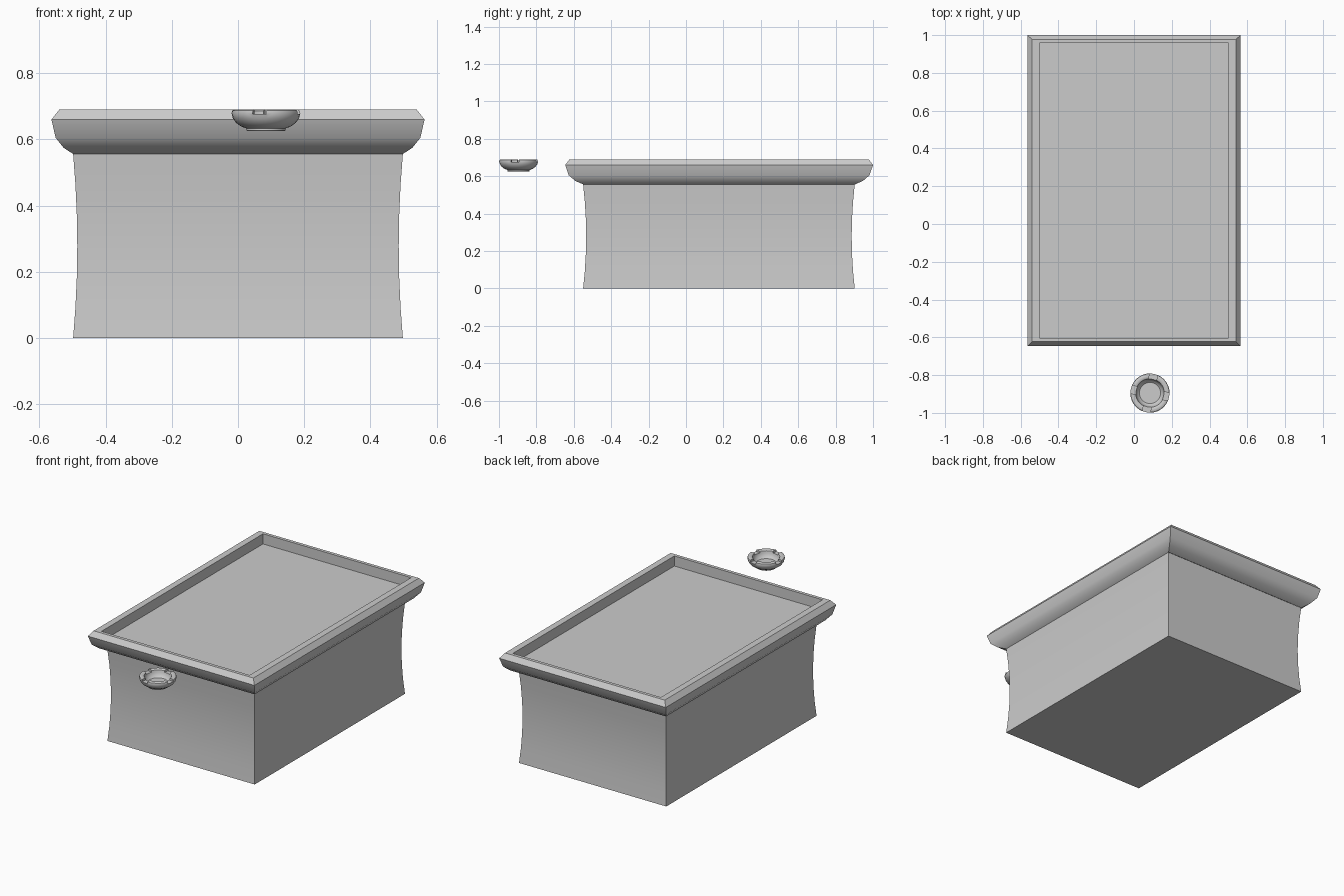
import bpy, bmesh, math

if "Cube" in bpy.data.objects:
    bpy.data.objects.remove(bpy.data.objects["Cube"])


def finish(bm, name, angle=35):
    bmesh.ops.recalc_face_normals(bm, faces=bm.faces[:])
    mesh = bpy.data.meshes.new(name)
    bm.to_mesh(mesh)
    bm.free()
    obj = bpy.data.objects.new(name, mesh)
    bpy.context.collection.objects.link(obj)
    bpy.ops.object.select_all(action='DESELECT')
    obj.select_set(True)
    bpy.context.view_layer.objects.active = obj
    bpy.ops.object.shade_smooth_by_angle(angle=math.radians(angle))
    return obj


def bridge(bm, rings):
    for a, b in zip(rings, rings[1:]):
        n = len(a)
        for i in range(n):
            bm.faces.new((a[i], a[(i + 1) % n], b[(i + 1) % n], b[i]))


# Rectangular sections stacked in z: (half x, half y, z)
def rect_loft(name, sections, cy, cap_start, cap_end):
    bm = bmesh.new()
    rings = [[bm.verts.new((sx * hx, cy + sy * hy, z))
              for sx, sy in ((-1, -1), (1, -1), (1, 1), (-1, 1))]
             for hx, hy, z in sections]
    bridge(bm, rings)
    if cap_start:
        bm.faces.new(rings[0])
    if cap_end:
        bm.faces.new(rings[-1])
    return finish(bm, name)


# Closed lathe of (radius, z) points, capped at both ends
def lathe(name, profile, cx, cy, n=32):
    bm = bmesh.new()
    rings = [[bm.verts.new((cx + r * math.cos(2 * math.pi * i / n),
                            cy + r * math.sin(2 * math.pi * i / n), z))
              for i in range(n)] for r, z in profile]
    bridge(bm, rings)
    bm.faces.new(rings[0])
    bm.faces.new(rings[-1])
    return finish(bm, name)


CY = 0.176

# Waisted base
base = []
for i in range(7):
    t = i / 6
    d = 0.0125 * (1 - (2 * t - 1) ** 2)
    base.append((0.498 - d, 0.726 - d * 1.3, 0.556 * t))
rect_loft("table_base", base, CY, True, False)

# Moulded rim with recessed top panel
rim = [(0.498, 0.726, 0.556), (0.527, 0.769, 0.575), (0.551, 0.804, 0.605),
       (0.5635, 0.823, 0.66), (0.54, 0.80, 0.69), (0.501, 0.78, 0.69),
       (0.501, 0.78, 0.628)]
rect_loft("table_top", rim, CY + 0.001, False, True)

# Small round dish with a foot ring
DX, DY = 0.0845, -0.895
dish = lathe("ashtray", [
    (0.056, 0.625), (0.059, 0.627), (0.059, 0.633), (0.075, 0.639),
    (0.090, 0.650), (0.100, 0.664), (0.104, 0.679), (0.102, 0.687),
    (0.097, 0.690), (0.082, 0.690), (0.076, 0.686), (0.073, 0.672),
    (0.066, 0.655), (0.056, 0.647)], DX, DY)

# Four rest notches cut by two crossed bars
for angle in (79, 169):
    bpy.ops.mesh.primitive_cube_add(size=1, location=(DX, DY, 0.698),
                                    rotation=(0, 0, math.radians(angle)))
    cutter = bpy.context.object
    cutter.name = "notch_cutter"
    cutter.scale = (0.3, 0.042, 0.042)
    cutter.hide_render = True
    mod = dish.modifiers.new("notch", 'BOOLEAN')
    mod.operation = 'DIFFERENCE'
    mod.solver = 'EXACT'
    mod.object = cutter
    bpy.context.view_layer.objects.active = dish
    # cut before any smoothing modifier
    bpy.ops.object.modifier_apply(modifier=mod.name)
    bpy.data.objects.remove(cutter)

bpy.ops.object.select_all(action='DESELECT')
dish.select_set(True)
bpy.context.view_layer.objects.active = dish
bpy.ops.object.shade_smooth_by_angle(angle=math.radians(35))
